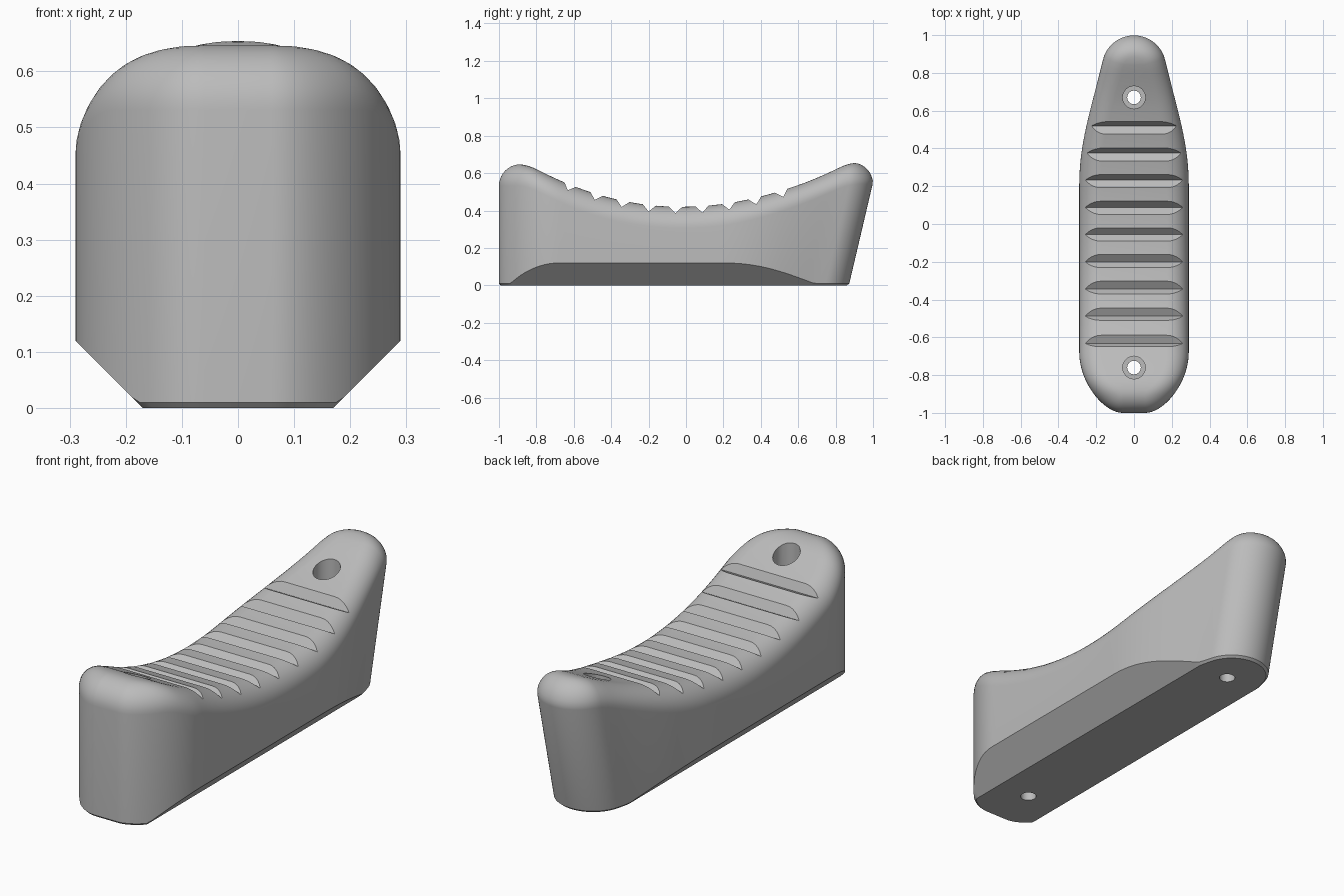
import bpy, bmesh
from math import sqrt, cos, sin, pi, atan
from mathutils import Vector, Matrix
from mathutils.geometry import interpolate_bezier

cube = bpy.data.objects.get("Cube")
if cube:
    bpy.data.objects.remove(cube, do_unlink=True)

FILLET = 0.115      # rounding of the top edge
CHAMFER = 0.17      # half width of the flat underside
LIP = 0.01          # tiny bevel round the base

grey = bpy.data.materials.new("rubber_grey")
grey.use_nodes = True
grey.diffuse_color = (0.5, 0.5, 0.5, 1)
grey.node_tree.nodes["Principled BSDF"].inputs["Base Color"].default_value = (0.5, 0.5, 0.5, 1)


def make_object(name, bm):
    bmesh.ops.recalc_face_normals(bm, faces=bm.faces[:])
    mesh = bpy.data.meshes.new(name)
    bm.to_mesh(mesh)
    bm.free()
    obj = bpy.data.objects.new(name, mesh)
    bpy.context.collection.objects.link(obj)
    mesh.materials.append(grey)
    return obj


def top_height(y):
    """Saddle curve, softly capped at both ends."""
    d = y + 0.03
    h = 0.42 + (0.29 if d > 0 else 0.34) * d * d
    cap = 0.657 if d > 0 else 0.647
    k = 0.03
    blend = max(k - abs(h - cap), 0) / k
    return min(h, cap) - blend * blend * k / 4


def lean(x, y, z):
    """Slant the rear end inwards towards the base."""
    t = min(max((y - 0.2) / 0.6, 0), 1)
    return (x, y - 0.235 * max(0.55 - z, 0) * t, z)


# Half outline in plan, from front centre to rear centre
def bezier(a, b, c, d, n):
    return interpolate_bezier(*[Vector((*p, 0)) for p in (a, b, c, d)], n)


outline = [Vector((0, -1, 0))]
outline += bezier((0.06, -1), (0.16, -1), (0.29, -0.84), (0.29, -0.68), 20)
outline += [Vector((0.29, -0.68 + 0.88 * i / 28, 0)) for i in range(1, 28)]
outline += bezier((0.29, 0.2), (0.29, 0.45), (0.234, 0.614), (0.164, 0.874), 24)
outline += [Vector((0.17 * cos(a), 0.83 + 0.17 * sin(a), 0))
            for a in [pi * (15 + 75 * i / 14) / 180 for i in range(1, 15)]]
outline[-1].x = 0


def inset(i, s):
    """Outline point moved inwards by s."""
    if i == 0:
        return 0, -1 + s
    if i == len(outline) - 1:
        return 0, 1 - s
    d = (outline[i + 1] - outline[i - 1]).normalized()
    return outline[i].x - d.y * s, outline[i].y + d.x * s


def column(i):
    """Points from the base up the wall and over the rounded edge."""
    x, y = outline[i].x, outline[i].y
    bx, by = inset(i, LIP)
    pts = [(min(bx, CHAMFER), by, 0), (min(x, CHAMFER + LIP), y, LIP),
           (x, y, max(LIP, x - CHAMFER))]
    for j in range(11):
        a = j / 10 * pi / 2
        px, py = inset(i, FILLET * (1 - cos(a)))
        pts.append((px, py, top_height(py) - FILLET * (1 - sin(a))))
    return [lean(*p) for p in pts]


# Body: mirrored columns bridged into walls, base and top
bm = bmesh.new()
right = [[bm.verts.new(p) for p in column(i)] for i in range(len(outline))]
left = [[bm.verts.new((-v.co.x, v.co.y, v.co.z)) for v in col] for col in right]
for side in (right, left):
    for c, d in zip(side, side[1:]):
        for j in range(len(c) - 1):
            bm.faces.new((c[j], d[j], d[j + 1], c[j + 1]))
for i in range(len(outline) - 1):
    for j in (0, -1):
        bm.faces.new((right[i][j], right[i + 1][j], left[i + 1][j], left[i][j]))
bmesh.ops.remove_doubles(bm, verts=bm.verts[:], dist=0.0002)
bmesh.ops.dissolve_degenerate(bm, edges=bm.edges[:], dist=0.0001)
body = make_object("recoil_pad", bm)


def cut(bm):
    """Subtract a temporary cutter from the body."""
    cutter = make_object("cutter", bm)
    cutter.hide_render = True
    mod = body.modifiers.new("cut", "BOOLEAN")
    mod.operation = "DIFFERENCE"
    mod.solver = "EXACT"
    mod.object = cutter
    bpy.context.view_layer.objects.active = body
    bpy.ops.object.modifier_apply(modifier=mod.name)
    bpy.data.objects.remove(cutter, do_unlink=True)


# Grip grooves: V prisms turned to follow the saddle
bm = bmesh.new()
for n in range(9):
    y = -0.632 + 0.144 * n
    slope = (top_height(y + 0.01) - top_height(y - 0.01)) / 0.02
    place = Matrix.Translation((0, y, top_height(y) - 0.035)) @ Matrix.Rotation(atan(slope), 4, "X")
    ends = [[bm.verts.new(place @ Vector((x, dy, dz)))
             for dy, dz in ((0, 0), (0.065, 0.065), (-0.065, 0.065))] for x in (-0.4, 0.4)]
    bm.faces.new(ends[0])
    bm.faces.new(ends[1][::-1])
    for j in range(3):
        k = (j + 1) % 3
        bm.faces.new((ends[0][j], ends[0][k], ends[1][k], ends[1][j]))
cut(bm)

# Screw holes: wide counterbore above a narrow through hole
for radius, bottom in ((0.06, 0.15), (0.036, -0.1)):
    bm = bmesh.new()
    for y in (-0.76, 0.67):
        bmesh.ops.create_cone(bm, cap_ends=True, segments=32, radius1=radius, radius2=radius,
                              depth=1 - bottom,
                              matrix=Matrix.Translation((0, y, (1 + bottom) / 2)))
    cut(bm)

# Smooth shading with crisp groove, hole and chamfer edges
bpy.ops.object.select_all(action="DESELECT")
body.select_set(True)
bpy.context.view_layer.objects.active = body
bpy.ops.object.shade_smooth_by_angle(angle=pi / 6)
